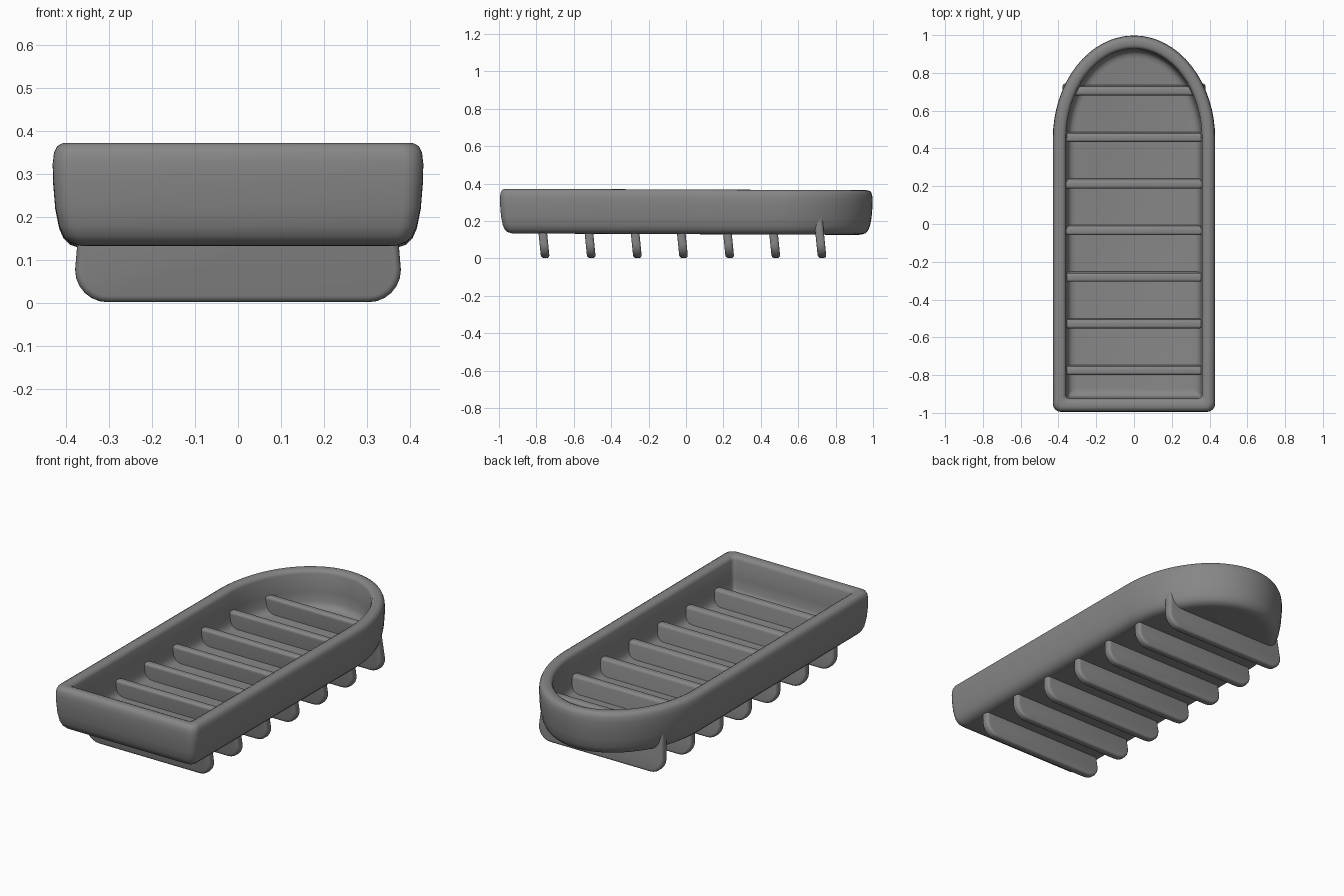
import bpy, bmesh, math

if "Cube" in bpy.data.objects:
    bpy.data.objects.remove(bpy.data.objects["Cube"])

grey = bpy.data.materials.new("plain grey")
grey.diffuse_color = (0.24, 0.24, 0.24, 1)
grey.use_nodes = True
grey.node_tree.nodes["Principled BSDF"].inputs["Base Color"].default_value = grey.diffuse_color


def finish(name, bm, angle):
    bmesh.ops.recalc_face_normals(bm, faces=bm.faces)
    me = bpy.data.meshes.new(name)
    bm.to_mesh(me)
    bm.free()
    me.materials.append(grey)
    ob = bpy.data.objects.new(name, me)
    bpy.context.collection.objects.link(ob)
    bpy.ops.object.select_all(action='DESELECT')
    ob.select_set(True)
    bpy.context.view_layer.objects.active = ob
    bpy.ops.object.shade_smooth_by_angle(angle=math.radians(angle))
    return ob


def outline(d):
    """Arched plan, inset by d: square front, round back."""
    hw, front, tip, start = 0.43 - d, -0.995 + d, 0.998 - d, 0.45
    r = max(0.045 - 0.35 * d, 0.015)
    pts = []
    for i in range(33):                       # back arch
        a = math.pi * i / 32
        pts.append((hw * math.cos(a), start + (tip - start) * math.sin(a)))
    pts += [(-hw, 0.1), (-hw, -0.4)]
    for cx, a0 in ((-hw + r, math.pi), (hw - r, 1.5 * math.pi)):   # front corners
        for i in range(7):
            a = a0 + math.pi / 2 * i / 6
            pts.append((cx + r * math.cos(a), front + r + r * math.sin(a)))
    pts += [(hw, -0.4), (hw, 0.1)]
    return pts


# Tray: rings of the plan from the underside, over the rim, to the inner floor
profile = [(0.09, 0.129), (0.062, 0.130), (0.040, 0.137), (0.025, 0.152), (0.015, 0.175),
           (0.006, 0.22), (0.001, 0.28), (0, 0.32), (0.003, 0.345), (0.010, 0.360),
           (0.022, 0.367), (0.035, 0.368), (0.052, 0.367), (0.064, 0.361), (0.070, 0.348),
           (0.074, 0.25), (0.078, 0.20), (0.086, 0.180), (0.100, 0.169), (0.120, 0.165)]
bm = bmesh.new()
rings = [[bm.verts.new((x, y, z - 0.004 * y)) for x, y in outline(d)] for d, z in profile]
n = len(rings[0])
for a, b in zip(rings, rings[1:]):
    for i in range(n):
        j = (i + 1) % n
        bm.faces.new((a[i], a[j], b[j], b[i]))
bm.faces.new(rings[0])
bm.faces.new(rings[-1])
finish("tray", bm, 50)


# Slats: rounded, slightly leaning plates passing through the tray floor
def slat(index, y0):
    half = []                                 # right half of the plate outline
    for cx, cz, r, a0 in ((0.303, 0.077, 0.075, -90), (0.345, 0.235, 0.02, 0)):
        for i in range(7):
            a = math.radians(a0 + 15 * i)
            half.append((cx + r * math.cos(a), cz + r * math.sin(a)))
    shape = half + [(-x, z) for x, z in reversed(half)]
    bm = bmesh.new()
    bm.faces.new([bm.verts.new((x, -0.023, z)) for x, z in shape])
    ext = bmesh.ops.extrude_face_region(bm, geom=bm.faces[:])
    for v in ext["geom"]:
        if isinstance(v, bmesh.types.BMVert):
            v.co.y = 0.023
    bmesh.ops.recalc_face_normals(bm, faces=bm.faces)
    rim = [e for e in bm.edges if abs(e.verts[0].co.y - e.verts[1].co.y) < 1e-6]
    bmesh.ops.bevel(bm, geom=rim, offset=0.015, segments=4, profile=0.5, affect='EDGES')
    for v in bm.verts:
        v.co.y += y0 - 0.10 * v.co.z
    finish("slat_%d" % index, bm, 50)


for k in range(7):
    slat(k + 1, -0.752 + 0.2467 * k)
